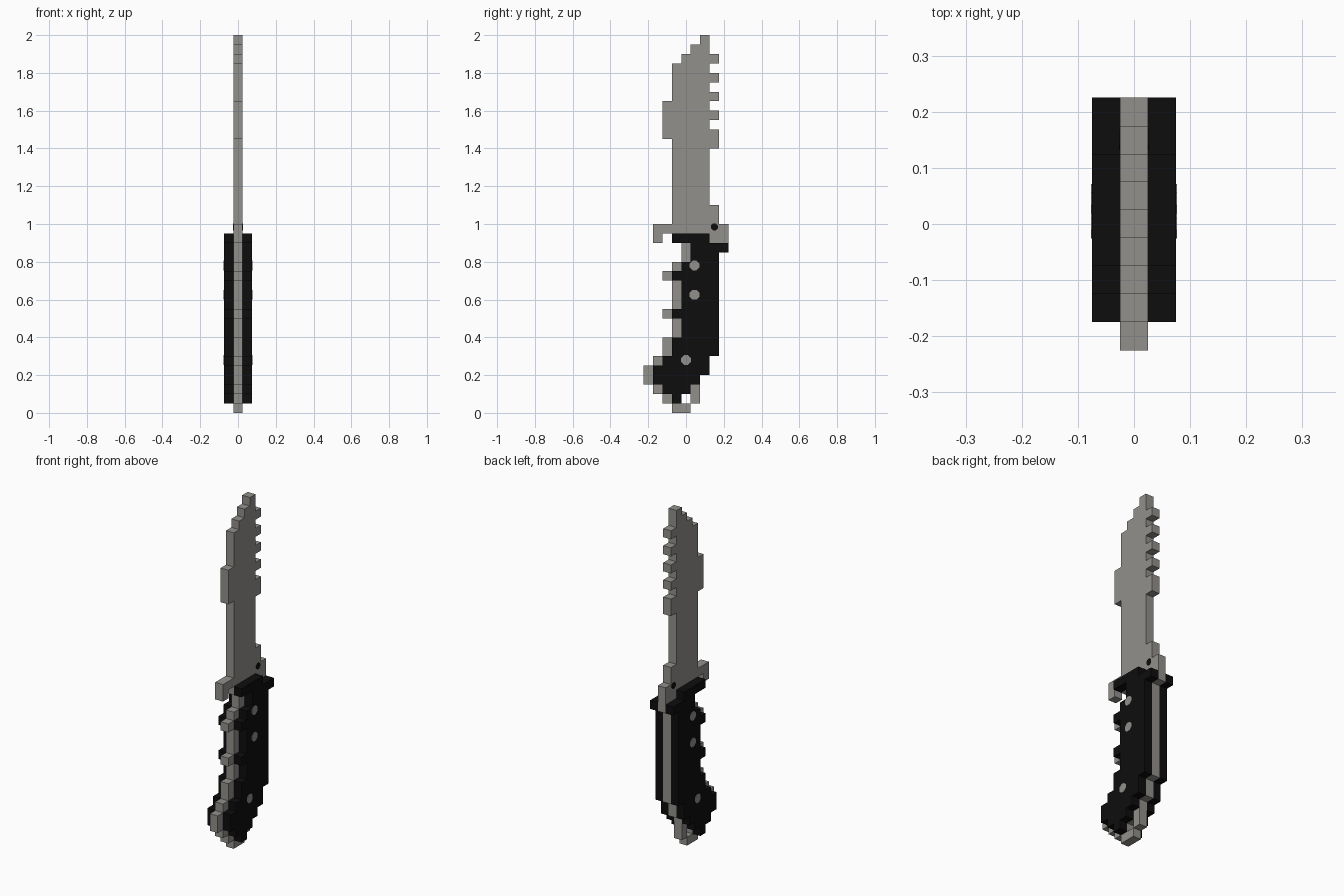
import bpy, bmesh, math
from mathutils import Matrix

if "Cube" in bpy.data.objects:
    bpy.data.objects.remove(bpy.data.objects["Cube"])

U = 0.05  # block size


def material(name, rgb):
    m = bpy.data.materials.new(name)
    m.diffuse_color = (*rgb, 1)
    m.use_nodes = True
    m.node_tree.nodes["Principled BSDF"].inputs["Base Color"].default_value = m.diffuse_color
    return m


STEEL = material("grey steel", (0.29, 0.28, 0.26))
BLACK = material("black grip", (0.004, 0.004, 0.004))


def add_object(name, bm, mat, mirror=False):
    bmesh.ops.recalc_face_normals(bm, faces=bm.faces)
    me = bpy.data.meshes.new(name)
    bm.to_mesh(me)
    bm.free()
    me.materials.append(mat)
    ob = bpy.data.objects.new(name, me)
    bpy.context.collection.objects.link(ob)
    if mirror:
        ob.modifiers.new("mirror", 'MIRROR').use_mirror_merge = False
    return ob


def slab(name, rects, x0, x1, mat, mirror=False):
    """Stepped flat slab: union of (z0, z1, y0, y1) block rectangles, extruded along x."""
    cells = {(j, k) for z0, z1, y0, y1 in rects
             for k in range(z0, z1) for j in range(y0, y1)}
    bm = bmesh.new()
    verts = {}

    def v(j, k):
        if (j, k) not in verts:
            verts[j, k] = bm.verts.new((x0, (j - 4.5) * U, k * U))
        return verts[j, k]

    for j, k in sorted(cells):
        bm.faces.new((v(j, k), v(j + 1, k), v(j + 1, k + 1), v(j, k + 1)))
    res = bmesh.ops.extrude_face_region(bm, geom=bm.faces[:], use_keep_orig=True)
    moved = [g for g in res["geom"] if isinstance(g, bmesh.types.BMVert)]
    bmesh.ops.translate(bm, verts=moved, vec=(x1 - x0, 0, 0))
    return add_object(name, bm, mat, mirror)


def disc(name, y, z, r, x, mat):
    """Thin eight-sided disc set into both sides."""
    bm = bmesh.new()
    turn = Matrix.Rotation(math.pi / 2, 4, 'Y') @ Matrix.Rotation(math.pi / 8, 4, 'Z')
    bmesh.ops.create_cone(bm, cap_ends=True, segments=8, radius1=r, radius2=r,
                          depth=0.006, matrix=Matrix.Translation((x, y, z)) @ turn)
    return add_object(name, bm, mat, True)


# Steel: blade with saw teeth, guard and tang in one piece
blade = [(39, 40, 6, 7), (38, 39, 5, 7), (37, 38, 4, 8), (20, 37, 3, 7),
         (29, 33, 2, 3), (20, 22, 7, 8), (28, 30, 7, 8)]
blade += [(k, k + 1, 7, 8) for k in (31, 33, 35)]
guard = [(19, 20, 1, 9), (18, 19, 1, 2), (17, 19, 7, 9)]
tang = [(18, 19, 3, 9), (16, 18, 4, 8), (8, 16, 3, 8), (6, 8, 2, 8),
        (5, 6, 1, 7), (4, 5, 0, 7), (3, 4, 0, 6), (2, 3, 1, 6),
        (1, 2, 2, 4), (1, 2, 5, 6), (0, 1, 3, 5)]
tang += [(k, k + 1, 2, 3) for k in (10, 14)]
slab("blade_guard_and_tang", blade + guard + tang, -0.025, 0.025, STEEL)

# Black grip plates, mirrored on both sides of the tang
grip = [(18, 19, 3, 7), (17, 18, 5, 9), (16, 17, 5, 8), (8, 16, 4, 8), (6, 8, 3, 8),
        (5, 6, 2, 7), (4, 5, 1, 7), (3, 4, 1, 6), (2, 3, 2, 5), (1, 2, 3, 4)]
grip += [(k, k + 1, 3, 4) for k in (10, 14)]
slab("grip_plates", grip, 0.025, 0.075, BLACK, mirror=True)

# Steel rivets on the grip and a dark pin on the guard
for i, (y, z) in enumerate([(0.045, 0.78), (0.045, 0.625), (0.0, 0.28)]):
    disc(f"grip_rivet_{i + 1}", y, z, 0.028, 0.074, STEEL)
disc("guard_pin", 0.15, 0.985, 0.02, 0.0235, BLACK)
